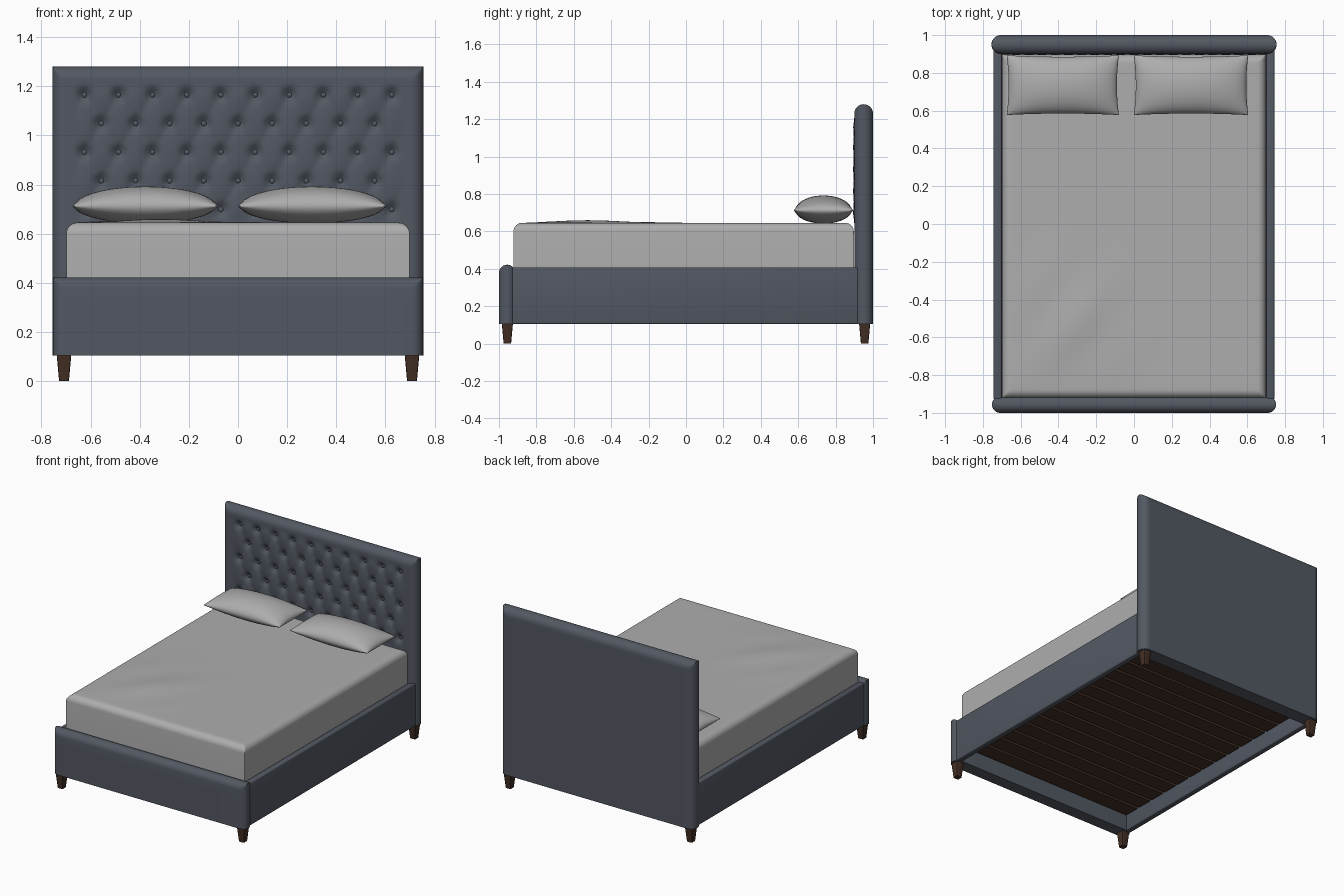
import bpy, bmesh, math
from mathutils import Matrix

if "Cube" in bpy.data.objects:
    bpy.data.objects.remove(bpy.data.objects["Cube"])


def material(name, rgb):
    m = bpy.data.materials.new(name)
    m.diffuse_color = (*rgb, 1)
    m.use_nodes = True
    m.node_tree.nodes["Principled BSDF"].inputs["Base Color"].default_value = m.diffuse_color
    return m


FABRIC = material("slate fabric", (0.085, 0.097, 0.122))
LINEN = material("grey linen", (0.42, 0.42, 0.42))
WOOD = material("dark wood", (0.055, 0.028, 0.018))


def finish(name, bm, mat, angle=40):
    bmesh.ops.recalc_face_normals(bm, faces=bm.faces)
    me = bpy.data.meshes.new(name)
    bm.to_mesh(me)
    bm.free()
    me.materials.append(mat)
    me.shade_smooth()
    me.set_sharp_from_angle(angle=math.radians(angle))
    ob = bpy.data.objects.new(name, me)
    bpy.context.collection.objects.link(ob)
    return ob


def sheets(name, us, vs, front, back, mat, angle=40):
    """Closed body from two grid sheets joined around their border."""
    bm = bmesh.new()
    g = [[[bm.verts.new(f(u, v)) for v in vs] for u in us] for f in (front, back)]
    nu, nv = len(us), len(vs)
    for s in g:
        for i in range(nu - 1):
            for j in range(nv - 1):
                bm.faces.new((s[i][j], s[i + 1][j], s[i + 1][j + 1], s[i][j + 1]))
    ring = ([(i, 0) for i in range(nu)] + [(nu - 1, j) for j in range(1, nv)]
            + [(i, nv - 1) for i in range(nu - 2, -1, -1)] + [(0, j) for j in range(nv - 2, 0, -1)])
    for (a, b), (c, d) in zip(ring, ring[1:] + ring[:1]):
        bm.faces.new((g[0][a][b], g[0][c][d], g[1][c][d], g[1][a][b]))
    bmesh.ops.remove_doubles(bm, verts=bm.verts, dist=1e-5)
    return finish(name, bm, mat, angle)


def spaced(lo, hi, r, n, k=7):
    """Samples that crowd together in the rounded borders of width r."""
    e = [r * (1 - math.cos(i * math.pi / 2 / k)) for i in range(k)]
    mid = [lo + r + (hi - lo - 2 * r) * i / n for i in range(n + 1)]
    return [lo + x for x in e] + mid + [hi - x for x in reversed(e)]


def rounding(d, r):
    return r if d >= r else math.sqrt(max(0, r * r - (r - d) ** 2))


def box(name, x0, x1, y0, y1, z0, z1, mat, bevel=0.0):
    bm = bmesh.new()
    bmesh.ops.create_cube(bm, size=1)
    bm.transform(Matrix.Translation(((x0 + x1) / 2, (y0 + y1) / 2, (z0 + z1) / 2))
                 @ Matrix.Diagonal((x1 - x0, y1 - y0, z1 - z0, 1)))
    if bevel:
        bmesh.ops.bevel(bm, geom=bm.edges[:], offset=bevel, segments=3, profile=0.5, affect='EDGES')
    return finish(name, bm, mat)


def padded_board(name, hx, y0, y1, z0, z1, nx, nz, relief=lambda x, z: 0):
    r, yc = (y1 - y0) / 2, (y0 + y1) / 2

    def t(x, z):
        return rounding(min(hx - abs(x), z1 - z), r)
    return sheets(name, spaced(-hx, hx, r, nx), spaced(z0, z1, r, nz),
                  lambda x, z: (x, yc - t(x, z) + relief(x, z), z),
                  lambda x, z: (x, yc + t(x, z), z), FABRIC)


# Button tufting: staggered rows, deep dimples and soft diamond puffs
PX, PZ, ZT, ROWS = 0.139, 0.1165, 1.165, 5


def row_x(k):
    n = 10 if k % 2 == 0 else 9
    return [(i - (n - 1) / 2) * PX for i in range(n)]


def tuft(x, z):
    k = min(ROWS - 1, max(0, round((ZT - z) / PZ)))
    d = min(math.hypot(x - bx, z - ZT + k * PZ) for bx in row_x(k))
    p, q = x / PX + (ZT - z) / (2 * PZ), x / PX - (ZT - z) / (2 * PZ)
    puff = math.sqrt(abs(math.cos(math.pi * p) * math.cos(math.pi * q)))
    fade = min((0.68 - abs(x)) / 0.05, (1.21 - z) / 0.05, (z - 0.64) / 0.05)
    fade = max(0, min(1, fade))
    return 0.024 * math.exp(-(d / 0.024) ** 2) + fade * (0.004 - 0.010 * puff)


padded_board("headboard", 0.755, 0.90, 1.0, 0.105, 1.28, 115, 90, tuft)
padded_board("footboard", 0.752, -1.0, -0.912, 0.105, 0.422, 8, 4)

bm = bmesh.new()
for k in range(ROWS):
    for x in row_x(k):
        bmesh.ops.create_uvsphere(bm, u_segments=12, v_segments=8, radius=0.012,
                                  matrix=Matrix.Translation((x, 0.924, ZT - k * PZ))
                                  @ Matrix.Diagonal((1, 0.6, 1, 1)))
finish("headboard_buttons", bm, FABRIC)

# Side rails
for s, side in ((-1, "left"), (1, "right")):
    xs = sorted((s * 0.70, s * 0.743))
    box(side + "_rail", xs[0], xs[1], -0.93, 0.93, 0.105, 0.407, FABRIC, 0.008)

# Tapered legs
for sx, side in ((-1, "left"), (1, "right")):
    for sy, end in ((-1, "front"), (1, "back")):
        bm = bmesh.new()
        bmesh.ops.create_cone(bm, cap_ends=True, segments=4, radius1=0.02 * math.sqrt(2),
                              radius2=0.03 * math.sqrt(2), depth=0.11)
        bm.transform(Matrix.Translation((sx * 0.708, sy * 0.955, 0.055)) @ Matrix.Rotation(math.pi / 4, 4, 'Z'))
        edges = [e for e in bm.edges if abs(e.verts[0].co.z - e.verts[1].co.z) > 0.05]
        bmesh.ops.bevel(bm, geom=edges, offset=0.005, segments=2, profile=0.5, affect='EDGES')
        finish(f"{end}_{side}_leg", bm, WOOD, 30)

# Slatted base
box("base_panel", -0.705, 0.705, -0.93, 0.92, 0.235, 0.26, WOOD)
N = 14
for i in range(N):
    y = -0.91 + 1.82 * (i + 0.5) / N
    box(f"slat_{i + 1}", -0.69, 0.69, y - 0.055, y + 0.055, 0.21, 0.236, WOOD)


# Mattress with rounded top border and faint sheet ripples
MX, MY0, MY1, MR = 0.698, -0.922, 0.897, 0.045


def mattress_top(x, y):
    d = min(MX - abs(x), y - MY0, MY1 - y)
    r = 0.010 * math.exp(-((x + 0.35) / 0.3) ** 2 - ((y + 0.5) / 0.3) ** 2)
    r *= 1 + 0.5 * math.sin(14 * (x - 0.8 * y))
    r *= min(1, d / 0.15)
    z = 0.645 - MR + rounding(d, MR) + r
    return (x, y, z)


sheets("mattress", spaced(-MX, MX, MR, 40), spaced(MY0, MY1, MR, 50),
       mattress_top, lambda x, y: (x, y, 0.255), LINEN, 50)


# Pillows: pinched corners, thin seam all round
def pillow(name, xc, yc, hx, hy):
    def half(h):
        def f(u, v):
            t = ((1 - u * u) * (1 - v * v)) ** 0.5 if abs(u) < 1 and abs(v) < 1 else 0
            return (xc + hx * u * (1 - 0.035 * (1 - v * v)),
                    yc + hy * v * (1 - 0.05 * (1 - u * u)), 0.712 + h * t)
        return f
    us = [math.sin(math.pi / 2 * (i / 14 - 1)) for i in range(29)]
    sheets(name, us, us, half(0.08), half(-0.07), LINEN, 60)


pillow("left_pillow", -0.377, 0.735, 0.297, 0.158)
pillow("right_pillow", 0.302, 0.735, 0.303, 0.158)
